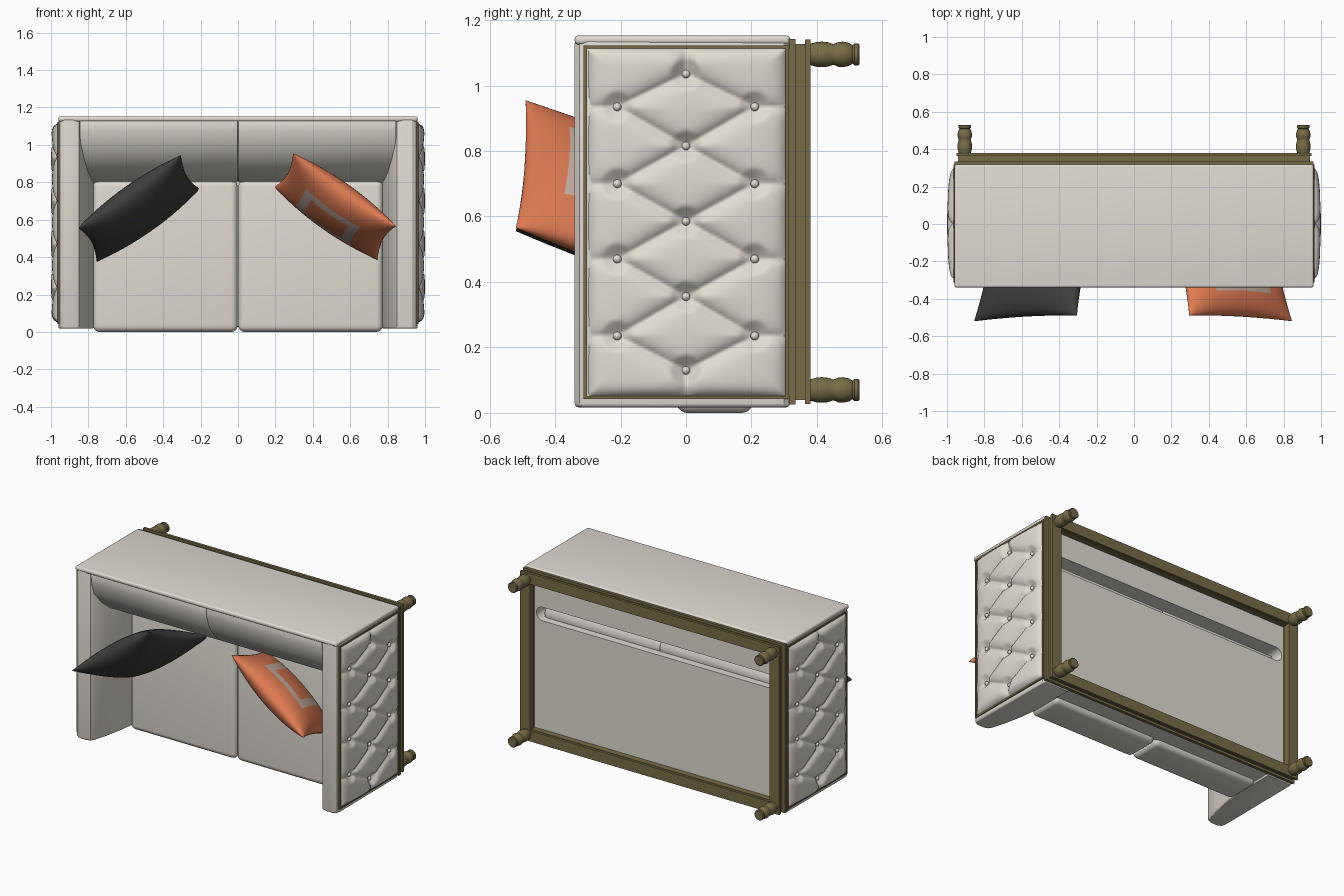
import bpy, bmesh, math
from mathutils import Vector, Matrix

if "Cube" in bpy.data.objects:
    bpy.data.objects.remove(bpy.data.objects["Cube"])


def material(name, rgb):
    m = bpy.data.materials.new(name)
    m.diffuse_color = (*rgb, 1)
    m.use_nodes = True
    m.node_tree.nodes["Principled BSDF"].inputs["Base Color"].default_value = m.diffuse_color
    return m


FABRIC = material("warm grey fabric", (0.75, 0.71, 0.645))
BRASS = material("aged brass", (0.185, 0.15, 0.065))
ORANGE = material("orange fabric", (0.76, 0.205, 0.09))
PALE = material("pale print", (0.60, 0.45, 0.39))
DARK = material("charcoal fabric", (0.048, 0.05, 0.045))


def shade(ob, angle=40):
    bpy.ops.object.select_all(action='DESELECT')
    ob.select_set(True)
    bpy.context.view_layer.objects.active = ob
    bpy.ops.object.shade_smooth_by_angle(angle=math.radians(angle))


def finish(name, bm, *mats, angle=40):
    bmesh.ops.recalc_face_normals(bm, faces=bm.faces)
    me = bpy.data.meshes.new(name)
    bm.to_mesh(me)
    bm.free()
    for m in mats:
        me.materials.append(m)
    ob = bpy.data.objects.new(name, me)
    bpy.context.collection.objects.link(ob)
    shade(ob, angle)
    return ob


def bevel(bm, edges, r, seg=4):
    bmesh.ops.bevel(bm, geom=edges, offset=r, segments=seg, profile=0.5, affect='EDGES')


def box(name, xs, ys, zs, mat, r=0.0, seg=4):
    bm = bmesh.new()
    size = [b - a for a, b in (xs, ys, zs)]
    mid = [(a + b) / 2 for a, b in (xs, ys, zs)]
    bmesh.ops.create_cube(bm, size=1, matrix=Matrix.Translation(mid) @ Matrix.Diagonal((*size, 1)))
    if r:
        bevel(bm, bm.edges[:], r, seg)
    return finish(name, bm, mat)


def prism(name, pts, axis, a, b, mat, r=0.0):
    """Extrude a closed profile from a to b along x, y or z, with rounded ends."""
    put = {'x': lambda p, t: (t, p[0], p[1]),
           'y': lambda p, t: (p[0], t, p[1]),
           'z': lambda p, t: (p[0], p[1], t)}[axis]
    bm = bmesh.new()
    f = bm.faces.new([bm.verts.new(put(p, a)) for p in pts])
    g = bmesh.ops.extrude_face_region(bm, geom=[f])
    d = Vector(put((0, 0), b - a))
    bmesh.ops.translate(bm, vec=d, verts=[v for v in g['geom'] if isinstance(v, bmesh.types.BMVert)])
    if r:
        caps = [fc for fc in bm.faces if len(fc.verts) == len(pts)]
        bevel(bm, list({e for fc in caps for e in fc.edges}), r, 3)
    return finish(name, bm, *([mat] if mat else []))


# Rounded slot cut through the underside
R, HX = 0.045, 0.825
slot_pts = [(s * HX + R * math.cos(t), 0.865 + R * math.sin(t))
            for s, t0 in ((1, -90), (-1, 90))
            for t in [math.radians(t0 + k * 18) for k in range(11)]]
cutter = prism("slot_cutter", slot_pts, 'y', 0.16, 0.46, None)
cutter.hide_render = True


def cut(ob):
    m = ob.modifiers.new("slot", 'BOOLEAN')
    m.operation = 'DIFFERENCE'
    m.solver = 'EXACT'
    m.object = cutter
    bpy.context.view_layer.objects.active = ob
    bpy.ops.object.modifier_apply(modifier=m.name)
    shade(ob, 30)


# Body: base, back shell
cut(box("base", (-0.93, 0.93), (0.19, 0.325), (0.03, 1.12), FABRIC))
box("back_shell", (-0.96, 0.96), (-0.34, 0.318), (1.125, 1.153), FABRIC, 0.012)

# Tufting pattern: buttons and the creases that join them
centre = [(0.0, z) for z in (0.13, 0.355, 0.585, 0.815, 1.035)]
outer = [(s * 0.21, z) for s in (-1, 1) for z in (0.235, 0.47, 0.70, 0.935)]
creases = [(c, o) for c in centre for o in outer if abs(c[1] - o[1]) < 0.14]
creases += [(o, (math.copysign(0.31, o[0]), o[1])) for o in outer]
creases += [(centre[0], (0, 0.04)), (centre[-1], (0, 1.13))]
creases = [(Vector(a), Vector(b)) for a, b in creases]
buttons = [Vector(p) for p in centre + outer]
Y0, Y1, Z0, Z1 = -0.305, 0.31, 0.045, 1.12


def tuft_height(y, z):
    p = Vector((y, z))
    d = 1
    for a, b in creases:
        ab = b - a
        t = min(1, max(0, (p - a).dot(ab) / ab.length_squared))
        d = min(d, (p - a - ab * t).length)
    db = min((p - b).length for b in buttons)
    edge = min(y - Y0, Y1 - y, z - Z0, Z1 - z)
    dome = 0.3 + 0.7 * math.sqrt(max(0, 1 - (y / 0.32) ** 2))
    puff = 0.45 + 0.55 * (1 - math.exp(-d / 0.022))
    return 0.95 + 0.05 * dome * puff * min(1, db / 0.06 + 0.2) * (1 - math.exp(-edge / 0.015))


def tufted_panel(name, s):
    ny, nz = 80, 140
    bm = bmesh.new()
    rows = []
    for j in range(nz + 1):
        z = Z0 + (Z1 - Z0) * j / nz
        ys = [Y0 + (Y1 - Y0) * i / ny for i in range(ny + 1)]
        rows.append([bm.verts.new((s * tuft_height(y, z), y, z)) for y in ys])
    for j in range(nz):
        for i in range(ny):
            bm.faces.new((rows[j][i], rows[j][i + 1], rows[j + 1][i + 1], rows[j + 1][i]))
    ob = finish(name, bm, FABRIC, angle=170)
    if sum(p.normal.x for p in ob.data.polygons) * s < 0:
        ob.data.flip_normals()
    # covered buttons
    bm = bmesh.new()
    for y, z in buttons:
        bmesh.ops.create_uvsphere(bm, u_segments=12, v_segments=8, radius=0.013,
                                  matrix=Matrix.Translation((s * 0.961, y, z)))
    finish(name + "_buttons", bm, FABRIC)


arm_profile = [(0.945, 0.318), (0.958, 0.30), (0.961, -0.30), (0.953, -0.325), (0.93, -0.34), (0.88, -0.34),
               (0.85, -0.33), (0.835, -0.305), (0.81, -0.22), (0.785, -0.1), (0.77, 0.02), (0.77, 0.318)]
back_profile = [(-0.33, 1.145), (-0.338, 1.12), (-0.335, 1.07), (-0.31, 0.99), (-0.26, 0.92), (-0.19, 0.86),
                (-0.10, 0.82), (0.0, 0.80), (0.25, 0.80), (0.275, 0.82), (0.28, 0.85), (0.265, 0.88),
                (0.2, 0.9), (0.17, 1.145)]
leg_profile = [(0.0, 0.37), (0.03, 0.37), (0.034, 0.385), (0.038, 0.40), (0.039, 0.415), (0.037, 0.435),
               (0.032, 0.449), (0.033, 0.454), (0.038, 0.466), (0.039, 0.48), (0.035, 0.498), (0.028, 0.509),
               (0.033, 0.514), (0.034, 0.526), (0.03, 0.53), (0.0, 0.53)]


def leg(name, x, z):
    bm = bmesh.new()
    vs = [bm.verts.new((r, y, 0)) for r, y in leg_profile]
    es = [bm.edges.new(p) for p in zip(vs, vs[1:])]
    bmesh.ops.spin(bm, geom=vs + es, cent=(0, 0, 0), axis=(0, 1, 0), angle=2 * math.pi, steps=24)
    bmesh.ops.remove_doubles(bm, verts=bm.verts, dist=1e-5)
    bmesh.ops.translate(bm, vec=(x, 0, z), verts=bm.verts)
    finish(name, bm, BRASS)


# Mirrored parts
for side, s in (("left", -1), ("right", 1)):
    def span(a, b):
        return tuple(sorted((s * a, s * b)))
    cut(prism(side + "_arm", [(s * x, y) for x, y in arm_profile], 'z', 0.017, 1.14, FABRIC, 0.012))
    prism(side + "_back_cushion", back_profile, 'x', *span(0.001, 0.845), FABRIC, 0.008)
    box(side + "_seat_cushion", span(0.002, 0.775), (-0.03, 0.205), (0.0, 0.81), FABRIC, 0.035, 6)
    tufted_panel(side + "_tufted_panel", s)
    # brass trim round the tufted panel
    tx = span(0.95, 0.966)
    for k, z in enumerate((0.047, 1.118)):
        box(f"{side}_trim_end_{k}", tx, (-0.311, 0.318), (z - 0.005, z + 0.005), BRASS)
    for k, y in enumerate((-0.308, 0.309)):
        box(f"{side}_trim_long_{k}", tx, (y - 0.005, y + 0.005), (0.042, 1.123), BRASS)
    leg(side + "_front_leg", s * 0.905, 0.07)
    leg(side + "_back_leg", s * 0.905, 1.095)


# Stepped brass plinth frame: two lips with a groove between
def ring(name, hx, z0, z1, w, ys):
    box(name + "_front", (-hx, hx), ys, (z0, z0 + w), BRASS)
    box(name + "_back", (-hx, hx), ys, (z1 - w, z1), BRASS)
    box(name + "_left", (-hx, -hx + w), ys, (z0 + w, z1 - w), BRASS)
    box(name + "_right", (hx - w, hx), ys, (z0 + w, z1 - w), BRASS)


ring("plinth_upper", 0.96, 0.025, 1.142, 0.075, (0.315, 0.335))
ring("plinth_groove", 0.94, 0.04, 1.127, 0.06, (0.335, 0.365))
ring("plinth_lower", 0.95, 0.027, 1.14, 0.07, (0.363, 0.38))


# Scatter pillows leaning into the corners
def pillow(name, s, dx, dz, *mats):
    c = Vector((0.52, -0.265, 0.67))
    u = Vector((0.275, -0.015, -0.195))
    v = Vector((0.05, -0.24, 0.09))
    n = u.cross(v).normalized()
    N = 32
    bm = bmesh.new()
    for face in (1, -1):
        grid = []
        for j in range(N + 1):
            row = []
            for i in range(N + 1):
                a, b = [-math.cos(math.pi * k / N) for k in (i, j)]
                h = 0.105 * ((1 - a * a) * (1 - b * b)) ** 0.5
                p = c + u * a * (1 - 0.08 * (1 - b * b)) + v * b * (1 - 0.06 * (1 - a * a)) + n * h * face
                row.append(bm.verts.new((s * p.x + dx, p.y, p.z + dz)))
            grid.append(row)
        for j in range(N):
            for i in range(N):
                f = bm.faces.new((grid[j][i], grid[j][i + 1], grid[j + 1][i + 1], grid[j + 1][i]))
                a, b = [-math.cos(math.pi * (k + 0.5) / N) for k in (i, j)]
                # faded printed border on both faces
                if len(mats) > 1 and 0.4 < max(abs(a), abs(b)) < 0.58:
                    f.material_index = 1
    bmesh.ops.remove_doubles(bm, verts=bm.verts, dist=1e-5)
    finish(name, bm, *mats, angle=70)


pillow("orange_pillow", 1, 0.0, 0.0, ORANGE, PALE)
pillow("charcoal_pillow", -1, -0.01, -0.01, DARK)
bpy.data.objects.remove(cutter)
